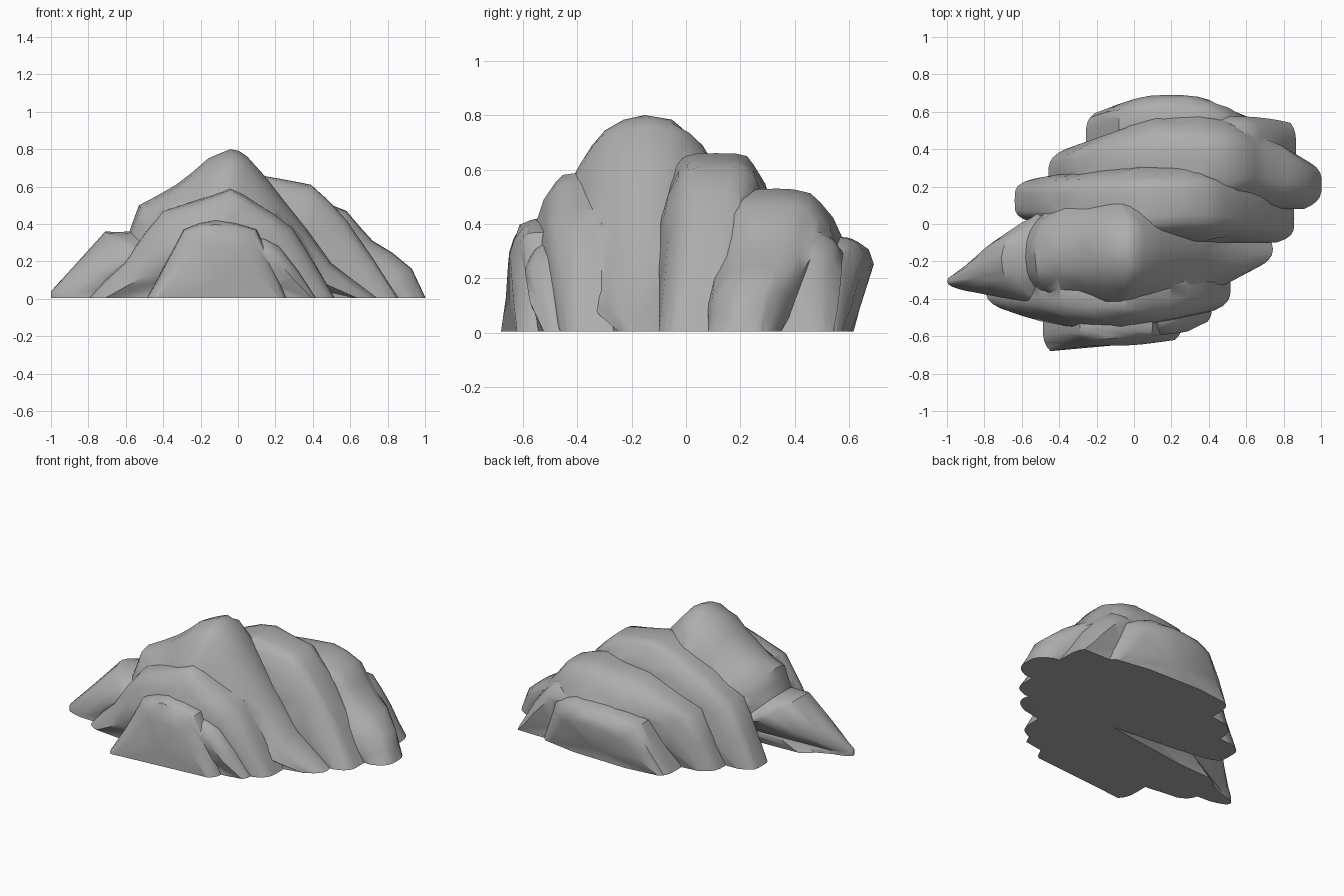
import bpy, bmesh, random

if "Cube" in bpy.data.objects:
    bpy.data.objects.remove(bpy.data.objects["Cube"])

random.seed(4)
layers = []


def slab(name, crest, left, mid, right, depth=.36, power=4.5):
    """Upright rock layer: arch crest (x, z) over a y range blended left foot > middle > right foot."""
    x0, x1 = crest[0][0], crest[-1][0]
    cx, half = (x0 + x1) / 2, (x1 - x0) / 2
    # split each crest segment with a slightly bulged midpoint
    pts = [crest[0]]
    for p, q in zip(crest, crest[1:]):
        pts.append(((p[0] + q[0]) / 2, (p[1] + q[1]) / 2 + random.uniform(-.005, .012)))
        pts.append(q)
    # feet run below ground and are trimmed after the union
    sink = -.05 - .006 * len(layers)
    pts = [(x0, sink)] + pts + [(x1, sink)]
    n = len(pts)
    top = max(z for x, z in crest)
    bm = bmesh.new()
    rows = []
    for step in range(-5, 6):
        t = abs(step / 5) ** .75 * (1 if step > 0 else -1)
        shrink = depth * abs(t) ** power
        row = []
        for x, z in pts:
            foot = left if x < cx else right
            blend = 1 - min(1, abs(x - cx) / half) ** 3
            a, b = (f + (m - f) * blend for f, m in zip(foot, mid))
            y = (a + b) / 2 + t * (b - a) / 2
            if z > .05 and abs(step) < 5:
                y += random.uniform(-.01, .01)
            # rounding is weak at the feet and full near the crest
            k = 1 - shrink * (.35 + .65 * min(1, max(0, z) / top * 1.5))
            row.append(bm.verts.new((cx + (x - cx) * k, y, z * (1 - shrink) if z > 0 else z)))
        rows.append(row)
    for r0, r1 in zip(rows, rows[1:]):
        for i in range(n):
            j = (i + 1) % n
            bm.faces.new((r0[i], r0[j], r1[j], r1[i]))
    for row in (rows[0], rows[-1]):
        y = sum(v.co.y for v in row) / n
        c = bm.verts.new((cx, y, max(v.co.z for v in row) / 3))
        for i in range(n):
            bm.faces.new((row[i], row[(i + 1) % n], c))
    bmesh.ops.triangulate(bm, faces=bm.faces[:])
    bmesh.ops.recalc_face_normals(bm, faces=bm.faces[:])
    me = bpy.data.meshes.new(name)
    bm.to_mesh(me)
    bm.free()
    ob = bpy.data.objects.new(name, me)
    bpy.context.collection.objects.link(ob)
    layers.append(ob)


# Rock layers: crest, then (front y, back y) at left foot, middle, right foot
slab("main_ridge",
     [(-1, .04), (-.71, .36), (-.58, .36), (-.53, .5), (-.33, .61), (-.16, .75), (-.04, .8),
      (.05, .76), (.25, .52), (.5, .19), (.75, 0)],
     (-.36, -.25), (-.44, .15), (-.24, -.03), .34, 2.3)
slab("front_boulder",
     [(-.49, 0), (-.29, .37), (-.12, .42), (.1, .37), (.26, 0)],
     (-.68, -.35), (-.65, -.35), (-.62, -.35), .3)
slab("front_wedge",
     [(-.1, 0), (.08, .34), (.22, .28), (.42, 0)],
     (-.55, -.35), (-.59, -.33), (-.52, -.3), .25)
slab("front_layer",
     [(-.8, 0), (-.61, .19), (-.4, .47), (-.04, .59), (.1, .51), (.29, .38), (.52, 0)],
     (-.45, -.15), (-.56, -.1), (-.46, -.15))
slab("middle_layer",
     [(-.64, 0), (-.46, .38), (-.1, .6), (.12, .66), (.39, .61), (.58, .42), (.86, 0)],
     (.01, .24), (-.1, .32), (-.1, .16))
slab("back_layer",
     [(-.46, 0), (-.3, .34), (.05, .5), (.38, .53), (.58, .47), (.72, .31), (.93, .16), (1.005, 0)],
     (.12, .4), (.08, .58), (.08, .34), .36, 3.5)
slab("right_foot",
     [(.2, 0), (.4, .4), (.6, .38), (.76, .2), (.87, 0)],
     (.15, .5), (.12, .575), (.2, .54), .25)
slab("back_boulder",
     [(-.26, 0), (-.08, .3), (.15, .35), (.4, .35), (.55, .28), (.66, 0)],
     (.3, .59), (.35, .69), (.35, .57), .28)

# Fuse all layers into one rock
main = layers.pop(0)
for ob in layers:
    mod = main.modifiers.new(ob.name, 'BOOLEAN')
    mod.operation = 'UNION'
    mod.solver = 'EXACT'
    mod.object = ob
bpy.context.view_layer.update()
fused = bpy.data.meshes.new_from_object(main.evaluated_get(bpy.context.evaluated_depsgraph_get()))
main.modifiers.clear()
main.data = fused
main.name = "rock_mound"
for ob in layers:
    bpy.data.objects.remove(ob)

# Trim flat at the ground and close the underside
bm = bmesh.new()
bm.from_mesh(fused)
cut = bmesh.ops.bisect_plane(bm, geom=bm.verts[:] + bm.edges[:] + bm.faces[:],
                             plane_co=(0, 0, .005), plane_no=(0, 0, 1), clear_inner=True)
rim = [e for e in cut['geom_cut'] if isinstance(e, bmesh.types.BMEdge)]
bmesh.ops.triangle_fill(bm, edges=rim, use_beauty=True, normal=(0, 0, -1))
bmesh.ops.recalc_face_normals(bm, faces=bm.faces[:])
bm.to_mesh(fused)
bm.free()

# Dark stone grey
stone = bpy.data.materials.new("stone")
stone.diffuse_color = (.42, .42, .42, 1)
stone.use_nodes = True
stone.node_tree.nodes["Principled BSDF"].inputs["Base Color"].default_value = stone.diffuse_color
fused.materials.clear()
fused.materials.append(stone)

bpy.context.view_layer.objects.active = main
main.select_set(True)
bpy.ops.object.shade_smooth_by_angle(angle=.7)
